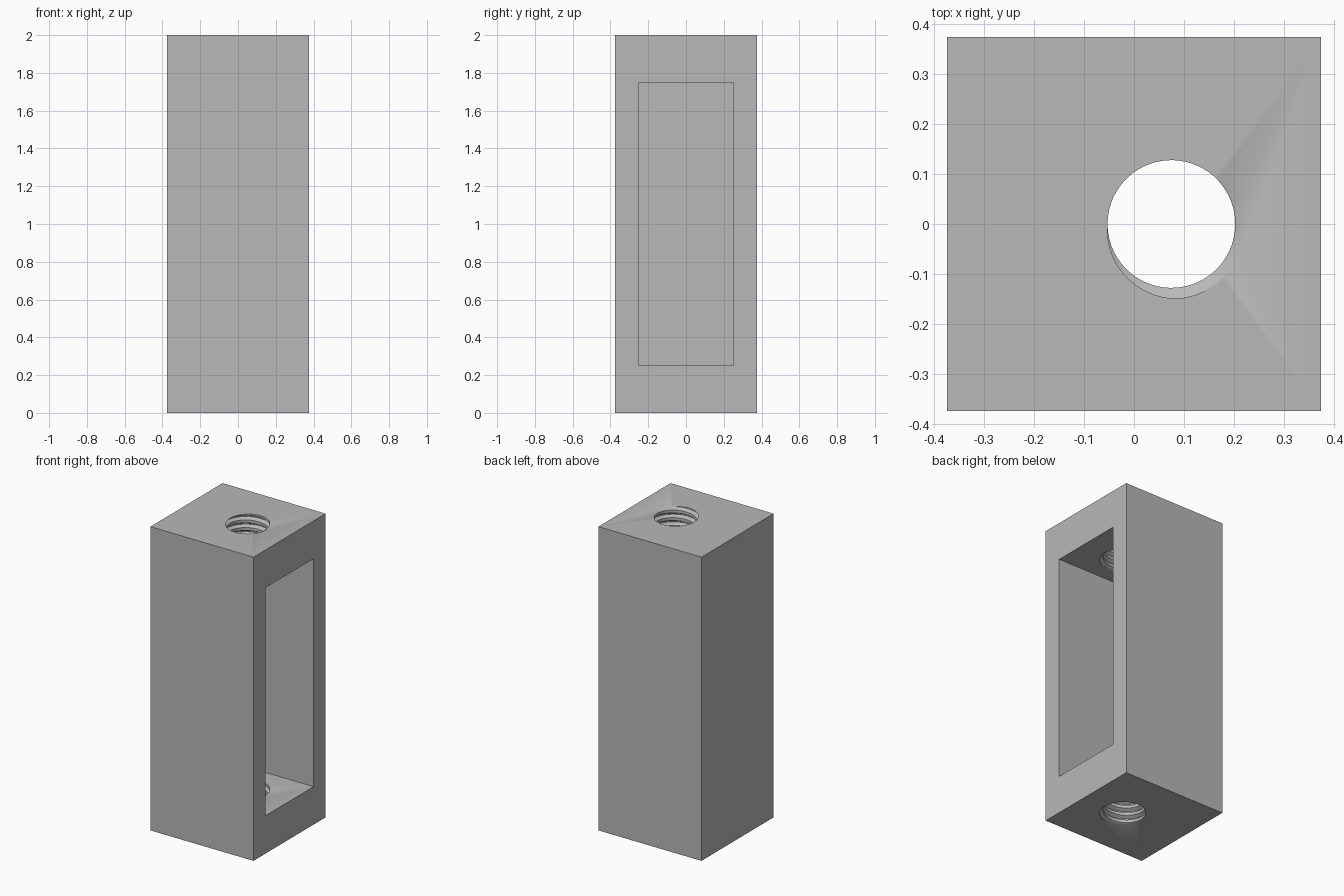
import bpy
import bmesh
import math
from mathutils import Matrix, Vector

old = bpy.data.objects.get("Cube")
if old:
    bpy.data.objects.remove(old, do_unlink=True)

WIDTH, HEIGHT, PLATE = 0.75, 2.0, 0.25
HOLE_X = 0.075
PITCH, R_MINOR, R_MAJOR = 0.05, 0.128, 0.15
SEGMENTS = 64

steel = bpy.data.materials.new("plain grey")
steel.use_nodes = True
grey = (0.48, 0.48, 0.48, 1)
steel.diffuse_color = grey
steel.node_tree.nodes["Principled BSDF"].inputs["Base Color"].default_value = grey


def make_object(name, bm):
    bmesh.ops.recalc_face_normals(bm, faces=bm.faces[:])
    mesh = bpy.data.meshes.new(name)
    bm.to_mesh(mesh)
    bm.free()
    mesh.materials.append(steel)
    obj = bpy.data.objects.new(name, mesh)
    bpy.context.collection.objects.link(obj)
    return obj


def make_box(name, low, high):
    low, high = Vector(low), Vector(high)
    bm = bmesh.new()
    bmesh.ops.create_cube(bm, size=1, matrix=Matrix.Translation((low + high) / 2)
                          @ Matrix.Diagonal((*(high - low), 1)))
    return make_object(name, bm)


def make_thread(name, z_start, turns):
    """Closed right-hand threaded rod, swept from a one-pitch profile."""
    profile = [(0, R_MINOR), (0.38, R_MINOR), (0.63, R_MAJOR), (0.75, R_MAJOR)]
    phase = math.radians(-65) + 0.69 * math.tau
    bm = bmesh.new()
    rows = []
    for s in range((turns + 1) * SEGMENTS + 1):
        turn = s / SEGMENTS
        a = turn * math.tau + phase
        rows.append([bm.verts.new((HOLE_X + r * math.cos(a), r * math.sin(a),
                                   z_start + PITCH * (turn + t)))
                     for t, r in profile])
    for s in range(turns * SEGMENTS):
        here = rows[s] + [rows[s + SEGMENTS][0]]
        there = rows[s + 1] + [rows[s + 1 + SEGMENTS][0]]
        for p in range(len(profile)):
            bm.faces.new((here[p], there[p], there[p + 1], here[p + 1]))
    bmesh.ops.delete(bm, geom=[v for v in bm.verts if not v.link_faces], context='VERTS')

    # Fan the open ends to points on the axis
    z_end = z_start + PITCH * (turns + 1)
    bottom = bm.verts.new((HOLE_X, 0, z_start))
    top = bm.verts.new((HOLE_X, 0, z_end))
    middle = (z_start + z_end) / 2
    for e in [e for e in bm.edges if e.is_boundary]:
        low = (e.verts[0].co.z + e.verts[1].co.z) / 2 < middle
        bm.faces.new((e.verts[0], e.verts[1], bottom if low else top))
    return make_object(name, bm)


# Square body
half = WIDTH / 2
body = make_box("threaded_frame", (-half, -half, 0), (half, half, HEIGHT))

# Pocket open on one side, and a threaded hole through each end
margin = 2 * PITCH
turns = round((PLATE + 2 * margin) / PITCH)
cutters = [
    make_box("pocket_cutter", (-0.225, -0.25, PLATE), (half + 0.1, 0.25, HEIGHT - PLATE)),
    make_thread("lower_thread_cutter", -margin, turns),
    make_thread("upper_thread_cutter", HEIGHT - PLATE - margin, turns),
]
bpy.context.view_layer.objects.active = body
for cutter in cutters:
    cutter.hide_render = True
    cut = body.modifiers.new(cutter.name, 'BOOLEAN')
    cut.operation = 'DIFFERENCE'
    cut.solver = 'EXACT'
    cut.object = cutter
    bpy.ops.object.modifier_apply(modifier=cut.name)
    bpy.data.objects.remove(cutter, do_unlink=True)

bpy.ops.object.select_all(action='DESELECT')
body.select_set(True)
bpy.ops.object.shade_smooth_by_angle(angle=math.radians(30))
